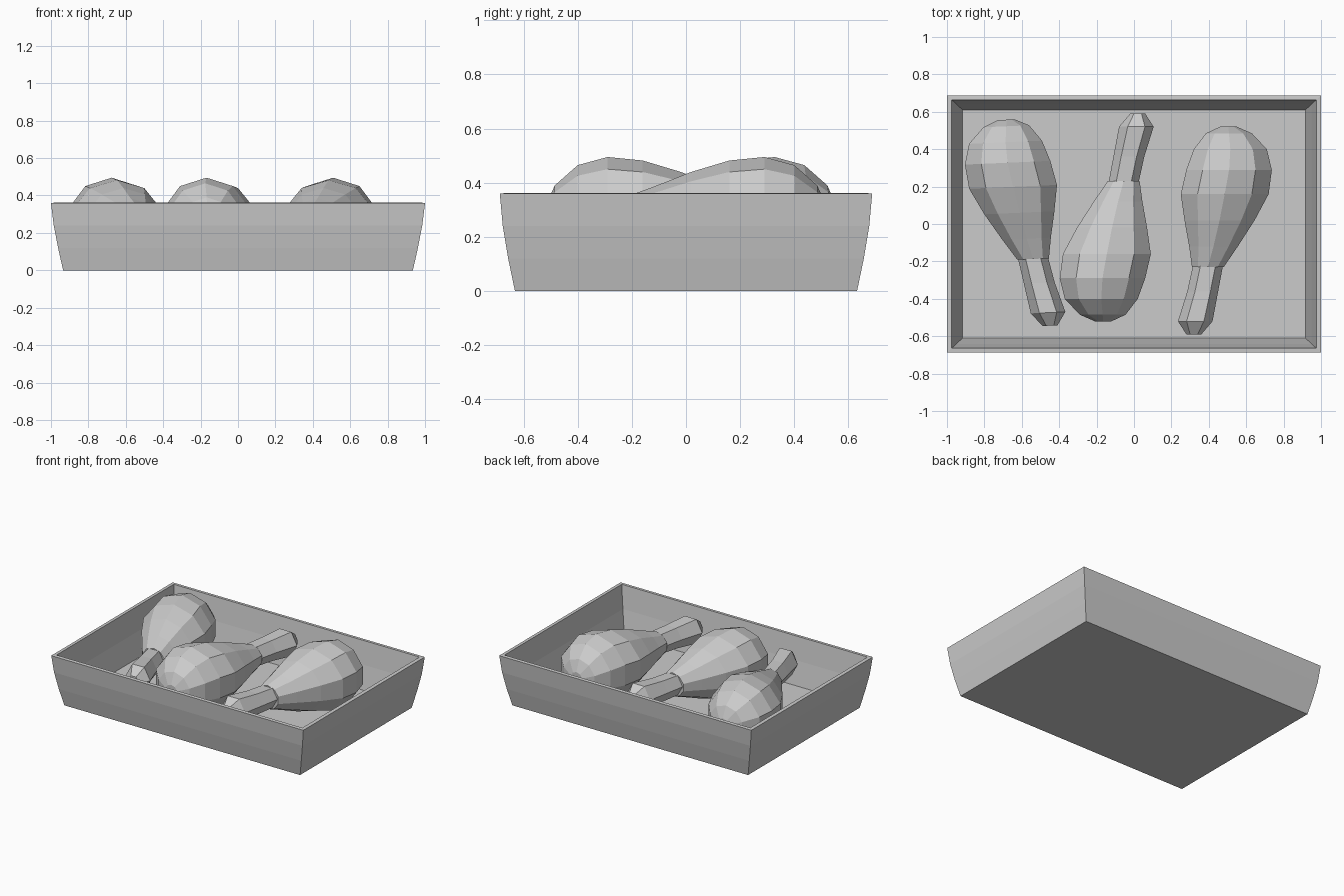
import bpy, bmesh, math

cube = bpy.data.objects.get("Cube")
if cube:
    bpy.data.objects.remove(cube, do_unlink=True)

GREY = (0.6, 0.6, 0.6, 1.0)
grey = bpy.data.materials.new("plain grey")
grey.use_nodes = True
grey.diffuse_color = GREY
grey.node_tree.nodes["Principled BSDF"].inputs["Base Color"].default_value = GREY


def loft(name, rings):
    """Join closed rings of points into a flat-shaded, capped object."""
    bm = bmesh.new()
    loops = [[bm.verts.new(p) for p in ring] for ring in rings]
    for a, b in zip(loops, loops[1:]):
        for i in range(len(a)):
            j = (i + 1) % len(a)
            bm.faces.new((a[i], a[j], b[j], b[i]))
    bm.faces.new(loops[0])
    bm.faces.new(loops[-1])
    bmesh.ops.recalc_face_normals(bm, faces=bm.faces)
    mesh = bpy.data.meshes.new(name)
    bm.to_mesh(mesh)
    bm.free()
    mesh.materials.append(grey)
    obj = bpy.data.objects.new(name, mesh)
    bpy.context.collection.objects.link(obj)
    return obj


def rectangle(hx, hy, z):
    return [(-hx, -hy, z), (hx, -hy, z), (hx, hy, z), (-hx, hy, z)]


def section(y, left, right, height, z, sides, start):
    """Upright oval section spanning left to right at depth y."""
    angles = [start + math.tau * i / sides for i in range(sides)]
    widest = max(math.cos(a) for a in angles)
    mid, half = (left + right) / 2, (right - left) / 2
    return [(mid + half * math.cos(a) / widest, y, z + height * math.sin(a))
            for a in angles]


# Tray: bowed outer wall, flat rim, sloping inner wall and floor
tray_profile = [(0.935, 0.632, 0), (0.962, 0.657, 0.12), (0.985, 0.677, 0.24),
                (1.0, 0.688, 0.36), (0.975, 0.664, 0.362),
                (0.95, 0.642, 0.2), (0.917, 0.61, 0.035)]
loft("tray", [rectangle(*p) for p in tray_profile])

# Drumstick sections: depth, left edge, right edge, half height
meat = [(0.52, 0.46, 0.55, 0.05), (0.485, 0.385, 0.63, 0.13),
        (0.40, 0.32, 0.71, 0.205), (0.29, 0.28, 0.737, 0.235),
        (0.16, 0.25, 0.72, 0.222), (0.02, 0.27, 0.645, 0.18),
        (-0.12, 0.295, 0.555, 0.125), (-0.23, 0.31, 0.48, 0.085)]
bone = [(-0.20, 0.32, 0.48, 0.08), (-0.36, 0.285, 0.45, 0.085),
        (-0.52, 0.235, 0.42, 0.10), (-0.59, 0.28, 0.36, 0.045)]


def place_drumstick(side, flip_x, flip_y, shift, turn):
    parts = [("meat", meat, 10, math.pi / 2, 0.26), ("bone", bone, 6, 0, 0.265)]
    for part, table, sides, start, z in parts:
        rings = []
        for y, left, right, height in table:
            ring = section(y, left, right, height, z, sides, start)
            rings.append([
                (flip_x * px * math.cos(turn) - flip_y * py * math.sin(turn) + shift[0],
                 flip_x * px * math.sin(turn) + flip_y * py * math.cos(turn) + shift[1],
                 pz) for px, py, pz in ring])
        loft(f"{side}_drumstick_{part}", rings)


# Left one as drawn, middle one turned end for end, right one mirrored
place_drumstick("left", 1, 1, (0, 0), 0)
place_drumstick("middle", -1, -1, (0.34, 0), 0)
place_drumstick("right", -1, 1, (-0.155, 0.06), math.radians(2.5))
